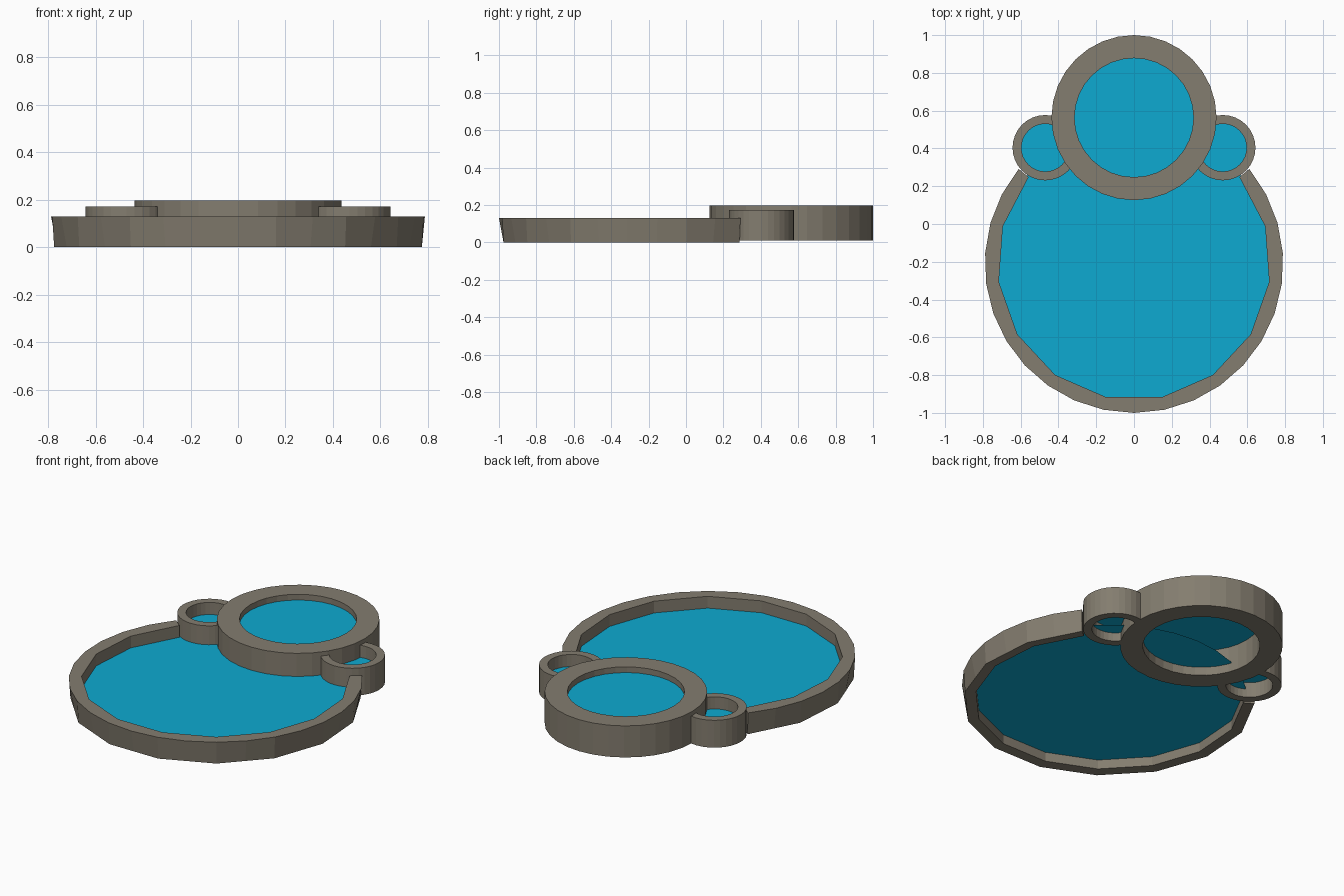
import bpy, bmesh, math
from mathutils import Vector

if "Cube" in bpy.data.objects:
    bpy.data.objects.remove(bpy.data.objects["Cube"])


def material(name, rgb):
    m = bpy.data.materials.new(name)
    m.diffuse_color = (*rgb, 1)
    m.use_nodes = True
    m.node_tree.nodes["Principled BSDF"].inputs["Base Color"].default_value = m.diffuse_color
    return m


stone = material("stone", (0.23, 0.205, 0.16))
water = material("water", (0.004, 0.40, 0.64))


def finish(name, bm, mat):
    me = bpy.data.meshes.new(name)
    bm.to_mesh(me)
    bm.free()
    me.materials.append(mat)
    ob = bpy.data.objects.new(name, me)
    bpy.context.collection.objects.link(ob)
    return ob


def polar(c, r, a, z):
    return Vector((c[0] + r * math.cos(a), c[1] + r * math.sin(a), z))


def wall(name, centre, profile, start, sweep, n):
    """Sweep a closed (radius, z, coarse) profile about centre.
    Coarse corners put every second point on a chord, halving the sides."""
    closed = sweep >= 2 * math.pi - 1e-6
    step = sweep / n
    bm = bmesh.new()
    rows = []
    for i in range(n if closed else n + 1):
        a = start + i * step
        rows.append([bm.verts.new(polar(
            centre, r * (math.cos(step) if coarse and i % 2 else 1), a, z))
            for r, z, coarse in profile])
    k = len(profile)
    for i in range(n):
        p, q = rows[i], rows[(i + 1) % len(rows)]
        for j in range(k):
            bm.faces.new((p[j], q[j], q[(j + 1) % k], p[(j + 1) % k]))
    if not closed:
        bm.faces.new(rows[0])
        bm.faces.new(rows[-1])
    bmesh.ops.recalc_face_normals(bm, faces=bm.faces)
    return finish(name, bm, stone)


def ring(name, centre, r_in, r_out, z0, z1, n=32):
    profile = [(r_in, z0, 0), (r_out, z0, 0), (r_out, z1, 0), (r_in, z1, 0)]
    return wall(name, centre, profile, 0, 2 * math.pi, n)


def surface(name, centre, r, z, n=32):
    bm = bmesh.new()
    bm.faces.new([bm.verts.new(polar(centre, r, 2 * math.pi * i / n, z))
                  for i in range(n)])
    return finish(name, bm, water)


# Large pool: open rim, slightly tapered, with coarser inner and lower edges
pool = (0, -0.21)
end = math.radians(39.4)
wall("pool_rim", pool,
     [(0.722, 0.005, 1), (0.782, 0.0, 1), (0.79, 0.13, 0), (0.722, 0.13, 1)],
     math.pi - end, math.pi + 2 * end, 22)
surface("pool_water", pool, 0.737, 0.06)

# Raised main basin at the back
basin = (0, 0.563)
ring("main_basin", basin, 0.315, 0.437, 0.01, 0.197)
surface("main_basin_water", basin, 0.33, 0.163)

# Two small side basins
for side, s in (("left", -1), ("right", 1)):
    c = (s * 0.47, 0.404)
    ring(side + "_basin", c, 0.126, 0.173, 0.01, 0.172)
    surface(side + "_basin_water", c, 0.14, 0.10)
